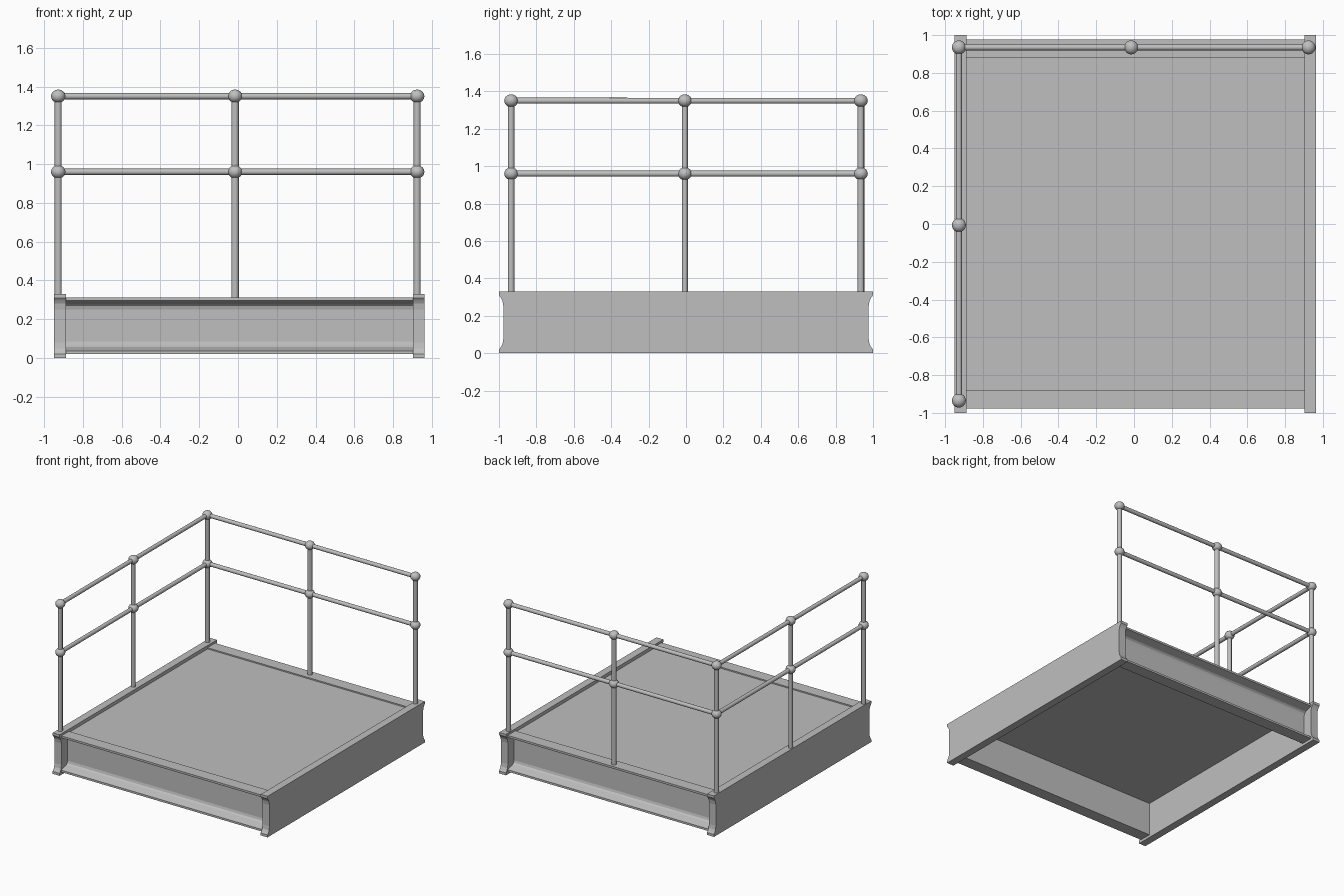
import bpy, bmesh
from mathutils import Vector

cube = bpy.data.objects.get("Cube")
if cube:
    bpy.data.objects.remove(cube)

steel = bpy.data.materials.new("grey_steel")
steel.use_nodes = True
GREY = (0.52, 0.52, 0.52, 1)
steel.diffuse_color = GREY
steel.node_tree.nodes["Principled BSDF"].inputs["Base Color"].default_value = GREY


def finish(name, bm, smooth=False):
    bmesh.ops.recalc_face_normals(bm, faces=bm.faces)
    mesh = bpy.data.meshes.new(name)
    bm.to_mesh(mesh)
    bm.free()
    mesh.materials.append(steel)
    if smooth:
        mesh.polygons.foreach_set("use_smooth", [True] * len(mesh.polygons))
    obj = bpy.data.objects.new(name, mesh)
    bpy.context.collection.objects.link(obj)
    return obj


def extrude_x(name, profile, x0, x1):
    """Extrude a (y, z) outline along x."""
    bm = bmesh.new()
    face = bm.faces.new([bm.verts.new((x0, y, z)) for y, z in profile])
    new = bmesh.ops.extrude_face_region(bm, geom=[face])["geom"]
    verts = [v for v in new if isinstance(v, bmesh.types.BMVert)]
    bmesh.ops.translate(bm, verts=verts, vec=(x1 - x0, 0, 0))
    return finish(name, bm)


def tube(name, a, b, radius):
    a, b = Vector(a), Vector(b)
    bm = bmesh.new()
    bmesh.ops.create_cone(bm, cap_ends=True, segments=20, radius1=radius,
                          radius2=radius, depth=(b - a).length)
    obj = finish(name, bm, True)
    obj.location = (a + b) / 2
    obj.rotation_euler = (b - a).to_track_quat("Z", "Y").to_euler()
    bpy.context.view_layer.objects.active = obj
    obj.select_set(True)
    bpy.ops.object.shade_smooth_by_angle()
    obj.select_set(False)


def ball(name, loc):
    bm = bmesh.new()
    bmesh.ops.create_uvsphere(bm, u_segments=24, v_segments=14, radius=0.037)
    bmesh.ops.scale(bm, verts=bm.verts, vec=(1, 1, 0.92))
    finish(name, bm, True).location = loc


# Side beams with hollowed ends
H = 0.33
quarter = [(1.0, H), (1.0, 0.31), (0.99, 0.297), (0.981, 0.28), (0.976, 0.25)]
back_end = quarter + [(y, H - z) for y, z in reversed(quarter)]
beam = back_end + [(-y, z) for y, z in reversed(back_end)]
IN_L, IN_R = -0.888, 0.902
extrude_x("right_side_beam", beam, -0.949, IN_L)
extrude_x("left_side_beam", beam, IN_R, 0.963)

# Front and back channels, flanges facing outward
MID = 0.167
half = [(0.88, 0.313), (0.977, 0.313), (0.977, 0.297), (0.915, 0.278),
        (0.903, 0.268), (0.898, 0.25)]
channel = half + [(y, 2 * MID - z) for y, z in reversed(half)]
for name, s in (("front_channel", -1), ("back_channel", 1)):
    extrude_x(name, [(s * y, z) for y, z in channel], IN_L, IN_R)

# Deck plate
extrude_x("deck", [(-0.88, 0.288), (0.88, 0.288), (0.88, 0.303), (-0.88, 0.303)],
          IN_L, IN_R)

# Railing along the back and the right side
MID_RAIL, TOP_RAIL = 0.96, 1.35
RX, RY = -0.927, 0.935
posts = {
    "front_right": (RX, -RY, H, 0.018),
    "middle_right": (RX, -0.006, H, 0.016),
    "back_right": (RX, RY, H, 0.018),
    "middle_back": (-0.015, RY, 0.31, 0.019),
    "back_left": (0.924, RY, H, 0.018),
}
for name, (x, y, z, r) in posts.items():
    tube(name + "_post", (x, y, z), (x, y, TOP_RAIL), r)
    for level, rail_z in (("mid", MID_RAIL), ("top", TOP_RAIL)):
        ball(f"{name}_{level}_joint", (x, y, rail_z))

for level, z in (("mid", MID_RAIL), ("top", TOP_RAIL)):
    tube(level + "_rail_right", (RX, -RY, z), (RX, RY, z), 0.016)
    tube(level + "_rail_back", (RX, RY, z), (0.924, RY, z), 0.016)
